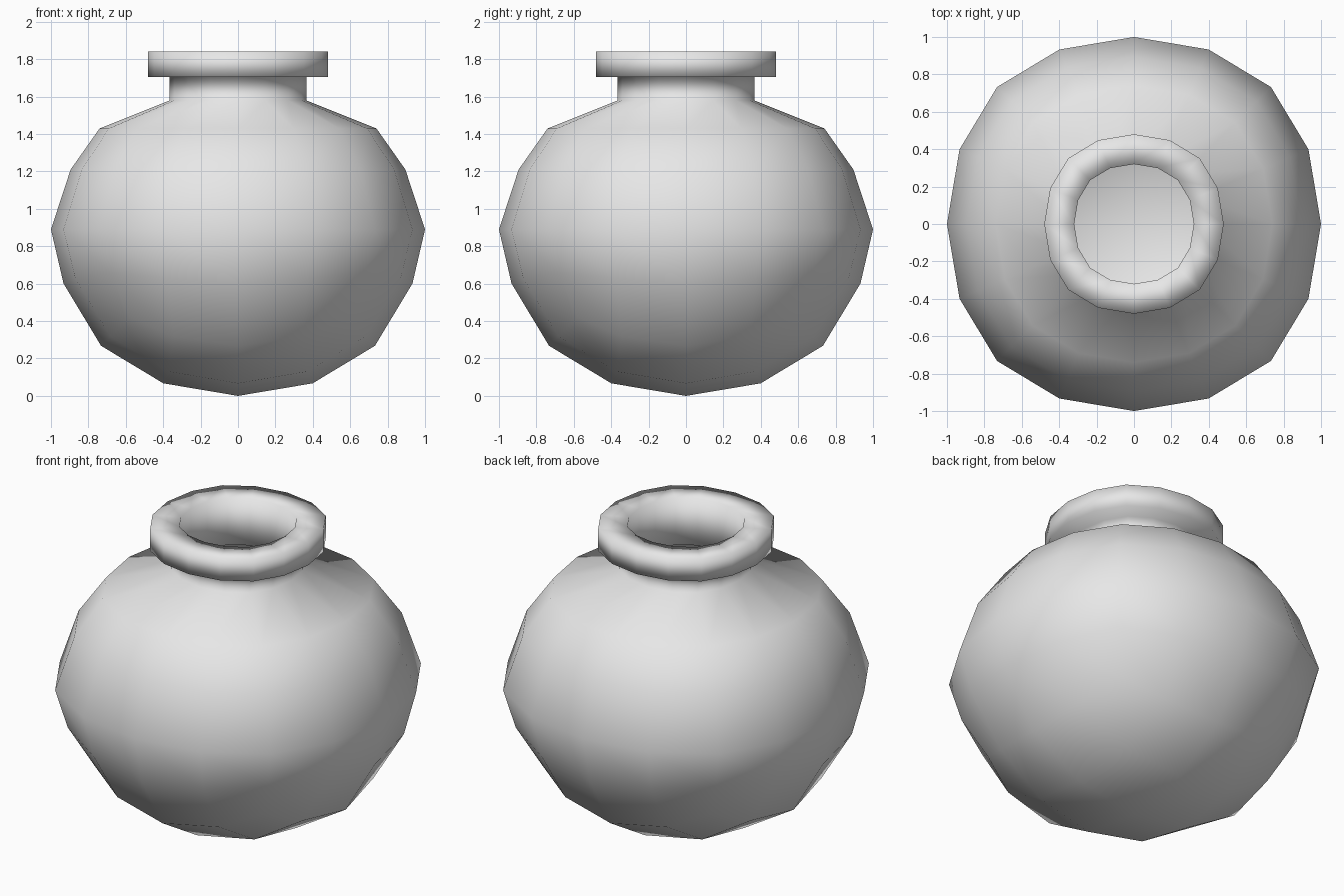
import bpy
import bmesh

if "Cube" in bpy.data.objects:
    bpy.data.objects.remove(bpy.data.objects["Cube"], do_unlink=True)


def material(name, rgb):
    mat = bpy.data.materials.new(name)
    mat.use_nodes = True
    mat.diffuse_color = (*rgb, 1)
    mat.node_tree.nodes["Principled BSDF"].inputs["Base Color"].default_value = (*rgb, 1)
    return mat


def rounded_cube():
    """Unit-radius ball of quads from a twice-subdivided cube."""
    bm = bmesh.new()
    bmesh.ops.create_cube(bm, size=2)
    mesh = bpy.data.meshes.new("cage")
    bm.to_mesh(mesh)
    bm.free()
    cage = bpy.data.objects.new("cage", mesh)
    bpy.context.collection.objects.link(cage)
    sub = cage.modifiers.new("round", "SUBSURF")
    sub.levels = sub.render_levels = 2
    sub.use_limit_surface = False
    bpy.context.view_layer.update()
    ball = bmesh.new()
    ball.from_object(cage, bpy.context.evaluated_depsgraph_get())
    bpy.data.objects.remove(cage, do_unlink=True)
    bpy.data.meshes.remove(mesh)
    radius = max(v.co.x for v in ball.verts)
    bmesh.ops.scale(ball, vec=[1 / radius] * 3, verts=ball.verts)
    return ball


def shell(size, profile):
    """Lower bowl, then rings stacked on its edge along (radius, height) points."""
    bm = rounded_cube()
    bmesh.ops.delete(bm, geom=[v for v in bm.verts if v.co.z > 0.01], context="VERTS")
    for v in bm.verts:
        on_edge = abs(v.co.z) < 0.01
        v.co *= size
        v.co.z = 0.89 if on_edge else v.co.z + 1
    radius = size
    for r, z in profile:
        edges = [e for e in bm.edges if e.is_boundary]
        new = bmesh.ops.extrude_edge_only(bm, edges=edges)["geom"]
        for v in new:
            if isinstance(v, bmesh.types.BMVert):
                v.co.x *= r / radius
                v.co.y *= r / radius
                v.co.z = z
        radius = r
    mesh = bpy.data.meshes.new("shell")
    bm.to_mesh(mesh)
    bm.free()
    return mesh


# Outer wall with shoulder, neck and overhanging rim; inner wall up to the mouth
mouth = (0.32, 1.84)
outer = shell(1.0, [(0.895, 1.21), (0.74, 1.43), (0.365, 1.58), (0.365, 1.705),
                    (0.48, 1.705), (0.48, 1.84), mouth])
inner = shell(0.955, [(0.85, 1.19), (0.70, 1.395), (0.32, 1.55), mouth])

# Weld both walls at the mouth
bm = bmesh.new()
for part in (outer, inner):
    bm.from_mesh(part)
    bpy.data.meshes.remove(part)
bmesh.ops.remove_doubles(bm, verts=bm.verts, dist=0.001)
bmesh.ops.recalc_face_normals(bm, faces=bm.faces)
for f in bm.faces:
    f.smooth = True

pot_mesh = bpy.data.meshes.new("round_pot")
bm.to_mesh(pot_mesh)
bm.free()
pot_mesh.materials.clear()
pot_mesh.materials.append(material("light_grey", (0.8, 0.8, 0.8)))
pot = bpy.data.objects.new("round_pot", pot_mesh)
bpy.context.collection.objects.link(pot)
